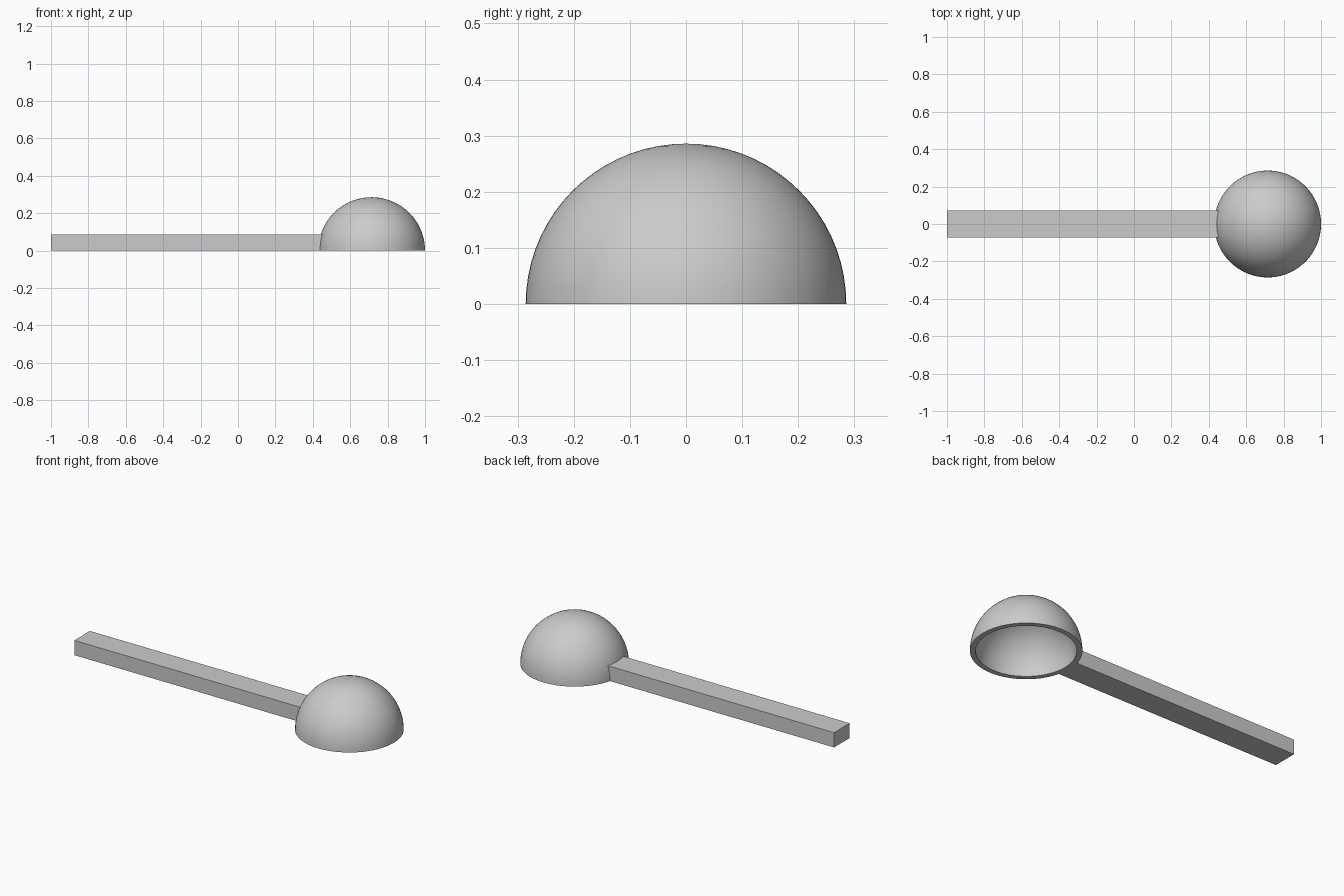
import bpy
import bmesh
from math import cos, sin, pi, radians

if "Cube" in bpy.data.objects:
    bpy.data.objects.remove(bpy.data.objects["Cube"])

OUTER, INNER = 0.2857, 0.2571      # bowl radii
BOWL_X = 1 - OUTER
BAR_WIDTH, BAR_HEIGHT = 0.1429, 0.0857
BAR_END = 0.455                    # ends inside the bowl wall
SEGMENTS, RINGS = 72, 18

grey = bpy.data.materials.new("light grey")
grey.use_nodes = True
colour = (0.6, 0.6, 0.6, 1)
grey.diffuse_color = colour
grey.node_tree.nodes["Principled BSDF"].inputs["Base Color"].default_value = colour


def add_object(name, bm, location):
    bmesh.ops.recalc_face_normals(bm, faces=bm.faces)
    mesh = bpy.data.meshes.new(name)
    bm.to_mesh(mesh)
    bm.free()
    mesh.materials.append(grey)
    obj = bpy.data.objects.new(name, mesh)
    obj.location = location
    bpy.context.collection.objects.link(obj)
    return obj


def arc(radius):
    """Quarter circle from the pole down to the rim."""
    angles = [pi / 2 * (1 - i / RINGS) for i in range(RINGS + 1)]
    return [(radius * cos(a), 0, radius * sin(a)) for a in angles]


# Hollow half-sphere bowl, open underneath with a flat rim
bm = bmesh.new()
profile = [bm.verts.new(p) for p in arc(OUTER) + arc(INNER)[::-1]]
edges = [bm.edges.new(pair) for pair in zip(profile, profile[1:])]
bmesh.ops.spin(bm, geom=profile + edges, cent=(0, 0, 0), axis=(0, 0, 1),
               angle=2 * pi, steps=SEGMENTS, use_merge=False)
bmesh.ops.remove_doubles(bm, verts=bm.verts, dist=0.0001)
bowl = add_object("bowl", bm, (BOWL_X, 0, 0))
bpy.ops.object.select_all(action='DESELECT')
bowl.select_set(True)
bpy.context.view_layer.objects.active = bowl
bpy.ops.object.shade_smooth_by_angle(angle=radians(30))

# Straight square-edged handle
bm = bmesh.new()
bmesh.ops.create_cube(bm, size=1)
bmesh.ops.scale(bm, vec=(BAR_END + 1, BAR_WIDTH, BAR_HEIGHT), verts=bm.verts)
add_object("handle", bm, ((BAR_END - 1) / 2, 0, BAR_HEIGHT / 2))
